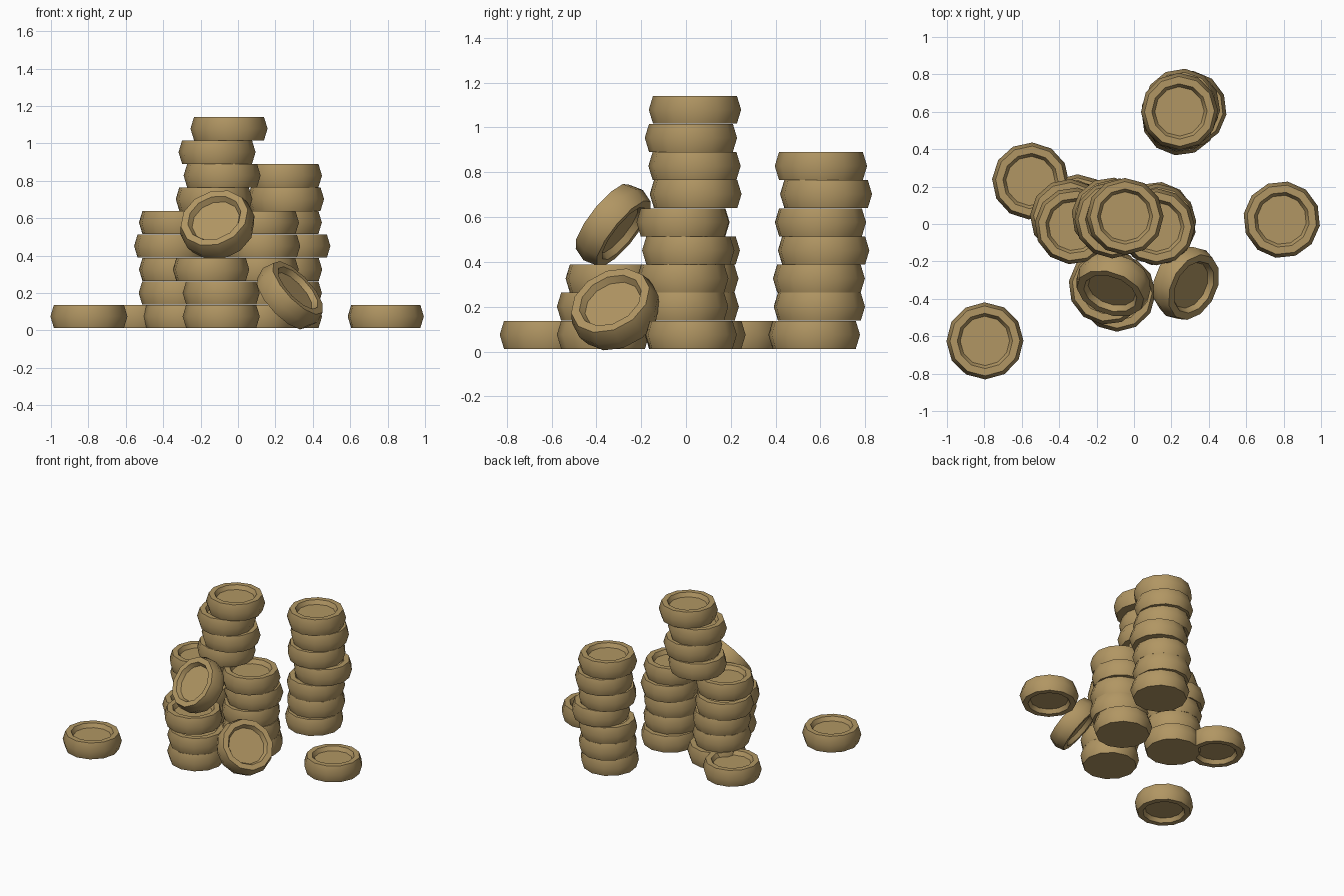
import bpy
import bmesh
import math
import random
from mathutils import Vector, Matrix

random.seed(4)
SIDES = 12
PITCH = 0.1255   # height of one layer
BASE = 0.012     # lowest layer sits slightly above the ground
HALF = PITCH / 2 - 0.0003

old = bpy.data.objects.get("Cube")
if old:
    bpy.data.objects.remove(old, do_unlink=True)

colour = (0.44, 0.305, 0.125, 1)
tan = bpy.data.materials.new("tan")
tan.use_nodes = True
tan.diffuse_color = colour
tan.node_tree.nodes["Principled BSDF"].inputs["Base Color"].default_value = colour


def disc_mesh(name, profile):
    """Spin a (radius, height) profile into a closed disc."""
    bm = bmesh.new()
    rings = []
    for r, z in profile:
        rings.append([bm.verts.new((r * math.cos(a), r * math.sin(a), z))
                      for a in (math.tau * i / SIDES for i in range(SIDES))])
    for low, high in zip(rings, rings[1:]):
        for i in range(SIDES):
            j = (i + 1) % SIDES
            bm.faces.new((low[i], low[j], high[j], high[i]))
    bm.faces.new(rings[0][::-1])
    bm.faces.new(rings[-1])
    bmesh.ops.recalc_face_normals(bm, faces=bm.faces)
    mesh = bpy.data.meshes.new(name)
    bm.to_mesh(mesh)
    bm.free()
    mesh.materials.append(tan)
    return mesh


# Bulging side, raised rim and sunken floor
upper = [(0.206, 0), (0.187, HALF), (0.148, HALF), (0.132, HALF - 0.03)]
lower = [(r, -z) for r, z in reversed(upper[1:])]
two_sided = disc_mesh("two_sided_disc", lower + upper)
flat_based = disc_mesh("flat_based_disc", [(0.187, -HALF)] + upper)


def place(name, mesh, centre, normal=(0, 0, 1)):
    ob = bpy.data.objects.new(name, mesh)
    bpy.context.collection.objects.link(ob)
    turn = Matrix.Rotation(math.radians(-4 + random.uniform(-6, 6)), 4, "Z")
    tilt = Vector((0, 0, 1)).rotation_difference(Vector(normal)).to_matrix().to_4x4()
    ob.matrix_world = Matrix.Translation(centre) @ tilt @ turn
    return ob


def stack(name, centres, first=0):
    """Pile flat-based discs, one layer for each (x, y) centre."""
    for k, (x, y) in enumerate(centres):
        z = BASE + (first + k + 0.5) * PITCH
        place(f"{name}_disc_{k + 1}", flat_based, (x, y, z))


# Upright piles
stack("left_pile", [(0.245, 0.572), (0.245, 0.595), (0.245, 0.593), (0.29, 0.614),
                    (0.245, 0.60), (0.255, 0.625), (0.243, 0.602)])
stack("west_pile", [(-0.303, 0.06), (-0.325, 0.03), (-0.325, 0.03), (-0.35, 0.035),
                    (-0.325, -0.01)])
stack("east_pile", [(0.12, 0.02), (0.125, -0.015), (0.12, -0.015), (0.127, 0.01),
                    (0.12, -0.015)])
stack("front_pile", [(-0.09, -0.37), (-0.09, -0.37), (-0.144, -0.333)])

# Upper pile bridging the two middle ones
stack("top_pile", [(-0.128, 0.043), (-0.085, 0.038), (-0.112, 0.022), (-0.048, 0.04)],
      first=5)

# Loose discs lying flat
for label, x, y in (("front", -0.797, -0.625), ("left", 0.79, 0.023), ("back", -0.553, 0.23)):
    place(f"loose_{label}_disc", two_sided, (x, y, BASE + PITCH / 2))

# Loose discs leaning on the piles
place("leaning_high_disc", two_sided, (-0.11, -0.325, 0.564), (-0.27, -0.75, 0.6))
place("leaning_low_disc", two_sided, (0.278, -0.316, 0.188), (0.68, -0.35, 0.64))

# Smooth the sides, keep the rims crisp
bpy.ops.object.select_all(action="DESELECT")
for mesh in (two_sided, flat_based):
    ob = next(o for o in bpy.context.collection.objects if o.data == mesh)
    ob.select_set(True)
    bpy.context.view_layer.objects.active = ob
    mesh.shade_smooth()
    mesh.set_sharp_from_angle(angle=math.radians(45))
